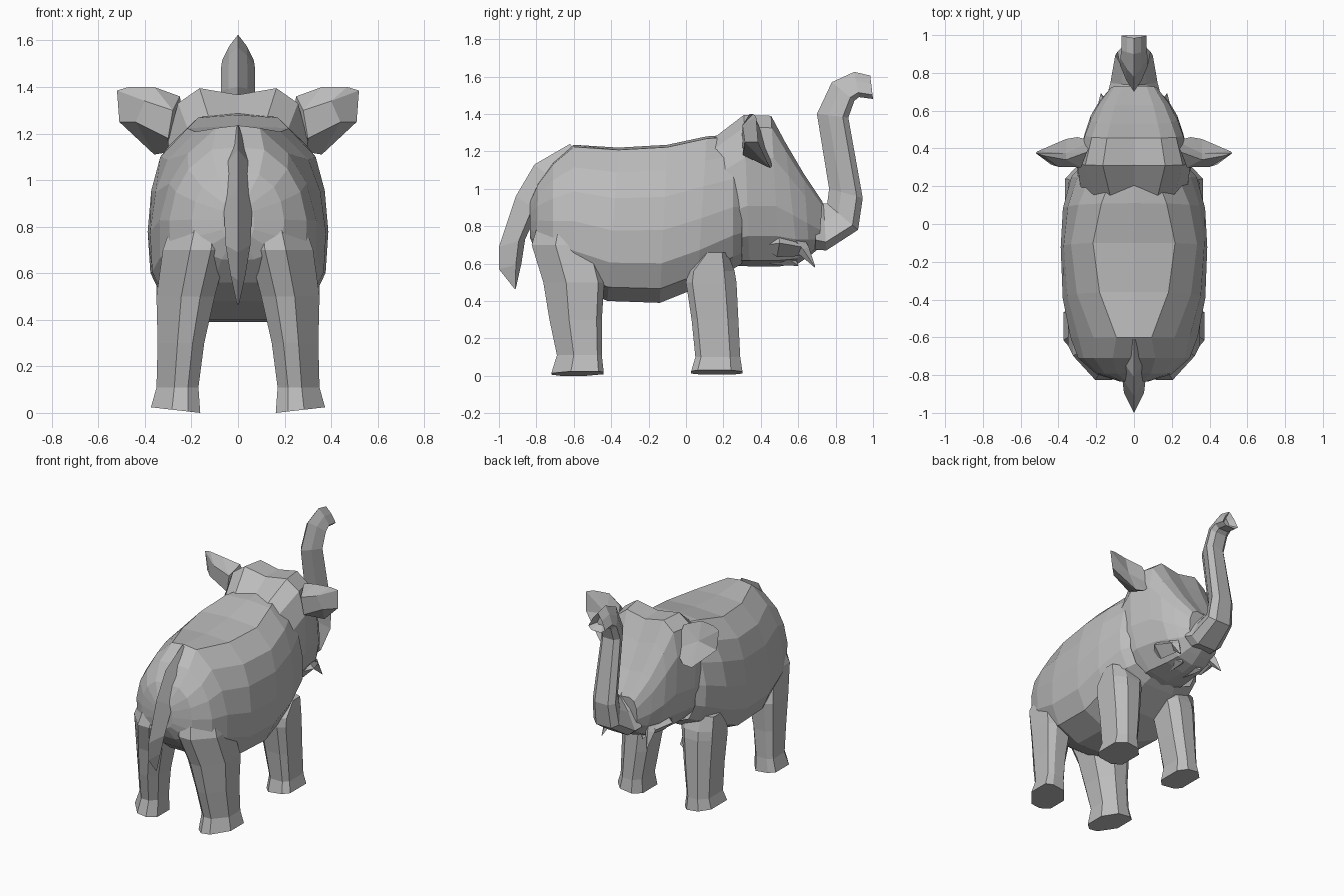
import bpy, bmesh
from mathutils import Vector

grey = bpy.data.materials.new("elephant grey")
grey.diffuse_color = (0.5, 0.5, 0.5, 1)


def finish(name, bm):
    bmesh.ops.remove_doubles(bm, verts=bm.verts, dist=0.0005)
    bmesh.ops.recalc_face_normals(bm, faces=bm.faces)
    me = bpy.data.meshes.new(name)
    bm.to_mesh(me)
    bm.free()
    me.materials.append(grey)
    ob = bpy.data.objects.new(name, me)
    bpy.context.collection.objects.link(ob)
    return ob


def loft(name, rings, caps=(True, True)):
    """Skin a list of equal-length point rings; ends buried in other parts stay open."""
    bm = bmesh.new()
    vs = [[bm.verts.new(p) for p in r] for r in rings]
    n = len(vs[0])
    for a, b in zip(vs, vs[1:]):
        for i in range(n):
            j = (i + 1) % n
            bm.faces.new((a[i], a[j], b[j], b[i]))
    for ring, cap in zip((vs[0], vs[-1]), caps):
        if cap:
            bm.faces.new(ring)
    return finish(name, bm)


def spine_loft(name, profile, stations, caps=(True, True)):
    """Symmetric loft; station = top y, top z, bottom y, bottom z, half width, top pinch."""
    half = profile + [(-x, t) for x, t in reversed(profile) if x > 0]
    rings = []
    for yt, zt, yb, zb, w, *pinch in stations:
        n = pinch[0] if pinch else 1
        rings.append([(x * w * (1 - (1 - n) * (1 - t) ** 4),
                       yt + (yb - yt) * t, zt + (zb - zt) * t) for x, t in half])
    return loft(name, rings, caps)


# Barrel body with a flattened oval back
spine_loft("body",
    [(0, 0), (.56, .015), (.86, .16), (.96, .33), (1, .54), (.97, .75), (.8, .91), (.35, 1), (0, 1)],
    [(-.835, .93, -.835, .74, .07),
     (-.79, 1.03, -.80, .66, .20, .8),
     (-.71, 1.14, -.71, .56, .30, .65),
     (-.60, 1.235, -.60, .48, .345, .45),
     (-.36, 1.22, -.42, .40, .38, .85),
     (-.10, 1.235, -.14, .39, .388, 1),
     (.11, 1.28, .06, .47, .38, .8),
     (.25, 1.29, .25, .57, .338, .6),
     (.30, 1.26, .30, .60, .29, .6)], caps=(True, False))

# Head with twin domes and tapering face
spine_loft("head",
    [(0, .035), (.55, 0), (.86, .08), (1, .28), (1, .6), (.86, .8), (.5, .96), (0, 1)],
    [(.14, 1.265, .25, .59, .30, .75),
     (.31, 1.395, .34, .585, .30),
     (.455, 1.39, .50, .585, .26),
     (.53, 1.25, .60, .60, .23),
     (.63, 1.08, .66, .64, .185),
     (.73, .93, .71, .68, .12)], caps=(False, True))

# Raised trunk, wedge-shaped towards the rear, hollow at the tip
spine_loft("trunk",
    [(0, 0), (.55, .36), (1, .82), (.58, 1), (0, 1)],
    [(.70, .96, .69, .675, .14),
     (.735, .92, .75, .67, .125),
     (.755, .92, .92, .78, .10),
     (.765, 1.0, .945, .95, .088),
     (.70, 1.40, .868, 1.38, .073),
     (.78, 1.57, .90, 1.47, .072),
     (.90, 1.625, .925, 1.49, .068),
     (.985, 1.605, 1.0, 1.48, .065),
     (.95, 1.57, .955, 1.51, .025)], caps=(False, True))

# Blade-like tail with a sharp outer edge
spine_loft("tail",
    [(0, 0), (1, .75), (0, 1)],
    [(-.62, 1.24, -.56, 1.15, .03),
     (-.81, 1.13, -.70, 1.04, .06),
     (-.91, .96, -.79, .88, .062),
     (-1.0, .69, -.86, .73, .053),
     (-1.0, .57, -.88, .60, .032),
     (-.915, .463, -.91, .466, .004)])

# Leg sections; ring = z, centre x, centre y, half x, half y
HIND_SEC = [(1, -.25), (1, .8), (.6, 1), (-.3, 1), (-1, .35), (-1, -.65), (-.5, -1), (.15, -1)]
FRONT_SEC = [(1, -.75), (1, .55), (.4, 1), (-.5, 1), (-1, .6), (-1, -.6), (-.5, -1), (.6, -1)]
HIND = [(.012, .268, -.58, .106, .14), (.11, .26, -.57, .09, .12),
        (.3, .245, -.59, .10, .14), (.5, .225, -.60, .125, .163),
        (.7, .185, -.655, .138, .17), (.88, .15, -.63, .11, .14)]
FRONT = [(.018, .265, .165, .10, .137), (.1, .26, .17, .085, .12),
         (.3, .245, .155, .10, .125), (.5, .235, .135, .115, .135),
         (.56, .23, .135, .12, .125), (.66, .22, .16, .13, .06)]
for label, side in (("right", 1), ("left", -1)):
    for name, leg, sec in (("hind_leg", HIND, HIND_SEC), ("front_leg", FRONT, FRONT_SEC)):
        rings = []
        for k, (z, cx, cy, rx, ry) in enumerate(leg):
            tilt = .012 if k == 0 else 0
            rings.append([(side * (cx + u * rx), cy + v * ry, z + u * tilt) for u, v in sec])
        loft(name + "_" + label, rings)

    # Cupped ear: rim, bulging back and hollow front
    rim = [(.25, .38, 1.36), (.36, .34, 1.40), (.47, .36, 1.40), (.52, .375, 1.385),
           (.51, .385, 1.25), (.36, .45, 1.11), (.30, .46, 1.12), (.22, .44, 1.2)]
    bulge = [(.28, .30, 1.30), (.40, .302, 1.34), (.44, .315, 1.25), (.30, .305, 1.18)]
    bm = bmesh.new()
    flip = lambda p: bm.verts.new((side * p[0], p[1], p[2]))
    r = [flip(p) for p in rim]
    b = [flip(p) for p in bulge]
    hollow = flip((.36, .375, 1.27))
    for i in range(8):
        bm.faces.new((r[i], r[(i + 1) % 8], hollow))
    for i in range(4):
        j = (i + 1) % 4
        bm.faces.new((r[2 * i], r[2 * i + 1], b[i]))
        bm.faces.new((r[2 * i + 1], r[(2 * i + 2) % 8], b[j], b[i]))
    bm.faces.new(b)
    finish("ear_" + label, bm)

    # Four-sided tapers for cheek, tusk and lip
    def taper(name, path):
        rings = []
        d = (Vector(path[-1][0]) - Vector(path[0][0])).normalized()
        u = d.cross(Vector((1, 0, 0))).normalized()
        w = d.cross(u)
        for p, rad in path:
            rings.append([Vector((side * q.x, q.y, q.z)) for q in
                          (Vector(p) + rad * s for s in (u, w, -u, -w))])
        loft(name + "_" + label, rings)

    taper("cheek", [((.17, .425, .70), .02), ((.17, .49, .71), .075), ((.145, .61, .69), .05)])
    taper("tusk", [((.14, .57, .74), .05), ((.16, .63, .67), .033), ((.175, .69, .58), .002)])
    taper("lip", [((.06, .47, .66), .07), ((.07, .54, .63), .045), ((.08, .60, .59), .003)])
